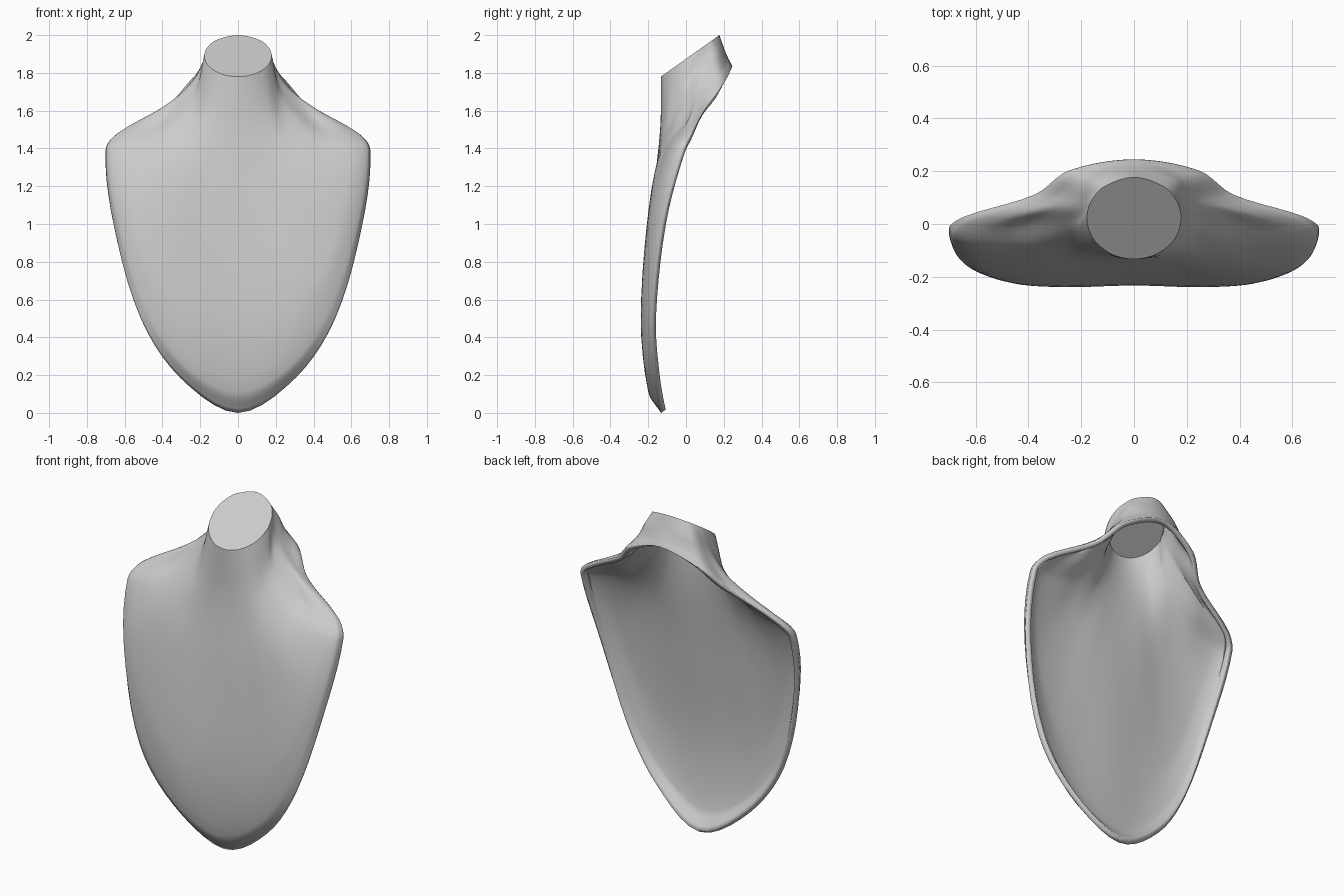
import bpy, bmesh, math
from mathutils import Vector

if "Cube" in bpy.data.objects:
    bpy.data.objects.remove(bpy.data.objects["Cube"])

STEPS = 5  # mesh steps between key points

# Key loops, right half only, running from front centre round to back centre
ring_angles = [0, 25, 50, 70, 88, 100, 115, 140, 180]
neck_top = [(0.178 * math.sin(math.radians(a)),
             0.022 - 0.155 * math.cos(math.radians(a)),
             1.89 - 0.11 * math.cos(math.radians(a))) for a in ring_angles]
neck_base = [(0, -.137, 1.50), (.11, -.13, 1.50), (.185, -.11, 1.53),
             (.225, -.075, 1.57), (.24, -.03, 1.64), (.225, .015, 1.72),
             (.195, .08, 1.83), (.155, .165, 1.90), (0, .205, 1.92)]
chest = [(0, -.187, 1.05), (.18, -.192, 1.05), (.31, -.185, 1.17),
         (.39, -.15, 1.32), (.41, -.08, 1.46), (.385, .005, 1.56),
         (.235, .085, 1.765), (.175, .175, 1.85), (0, .22, 1.885)]
belly = [(0, -.233, .50), (.25, -.239, .56), (.44, -.226, .75),
         (.56, -.175, 1.12), (.60, -.085, 1.40), (.535, -.005, 1.512),
         (.29, .095, 1.70), (.205, .182, 1.805), (0, .23, 1.865)]
edge_turn = [(0, -.20, .11), (.28, -.215, .25), (.495, -.208, .57),
             (.637, -.155, 1.02), (.685, -.055, 1.39), (.625, .01, 1.487),
             (.35, .105, 1.647), (.23, .192, 1.775), (0, .238, 1.85)]
rim = [(0, -.132, 0), (.305, -.162, .185), (.515, -.185, .50),
       (.659, -.122, 1.0), (.701, -.013, 1.39), (.638, .03, 1.48),
       (.375, .112, 1.625), (.245, .203, 1.75), (0, .245, 1.835)]


def spline(pts, closed=False):
    """Smooth curve through the points, tangents following the neighbours' chord."""
    n = len(pts)

    def tangent(i):
        if not closed and i == 0:
            return (pts[1] - pts[0]).normalized()
        if not closed and i == n - 1:
            return (pts[-1] - pts[-2]).normalized()
        a, b = pts[i] - pts[i - 1], pts[(i + 1) % n] - pts[i]
        return (a + b) / (a.length + b.length)

    tans = [tangent(i) for i in range(n)]
    out = []
    for i in range(n if closed else n - 1):
        j = (i + 1) % n
        p, q = pts[i], pts[j]
        length = (q - p).length
        for k in range(STEPS):
            t = k / STEPS
            h = t * t * (3 - 2 * t)
            out.append(p * (1 - h) + q * h
                       + tans[i] * (length * t * (1 - t) ** 2)
                       - tans[j] * (length * t * t * (1 - t)))
    if not closed:
        out.append(pts[-1].copy())
    return out


def full_loop(half):
    """Mirror a half loop across x = 0 and smooth it."""
    right = [Vector(p) for p in half]
    right[0].x = right[-1].x = 0
    left = [Vector((-p.x, p.y, p.z)) for p in reversed(right[1:-1])]
    return spline(right + left, closed=True)


# Bust shell: loft from the neck ring out to the open back rim
loops = [full_loop(l) for l in (neck_top, neck_base, chest, belly, edge_turn, rim)]
meridians = [spline(list(m)) for m in zip(*loops)]
count, rows = len(meridians), len(meridians[0])

bm = bmesh.new()
grid = [[bm.verts.new(p) for p in m] for m in meridians]
for i in range(count):
    a, b = grid[i], grid[(i + 1) % count]
    for k in range(rows - 1):
        bm.faces.new((a[k], a[k + 1], b[k + 1], b[k]))

# Slanted flat neck cap
bm.faces.new([m[0] for m in grid])

mesh = bpy.data.meshes.new("bust_shell")
bm.to_mesh(mesh)
bm.free()
bust = bpy.data.objects.new("bust_shell", mesh)
bpy.context.collection.objects.link(bust)
bpy.context.view_layer.objects.active = bust
bust.select_set(True)
bpy.ops.object.shade_smooth_by_angle(angle=math.radians(40))

# Wall thickness, grown inwards
wall = bust.modifiers.new("wall", 'SOLIDIFY')
wall.thickness = 0.03
wall.offset = -1
